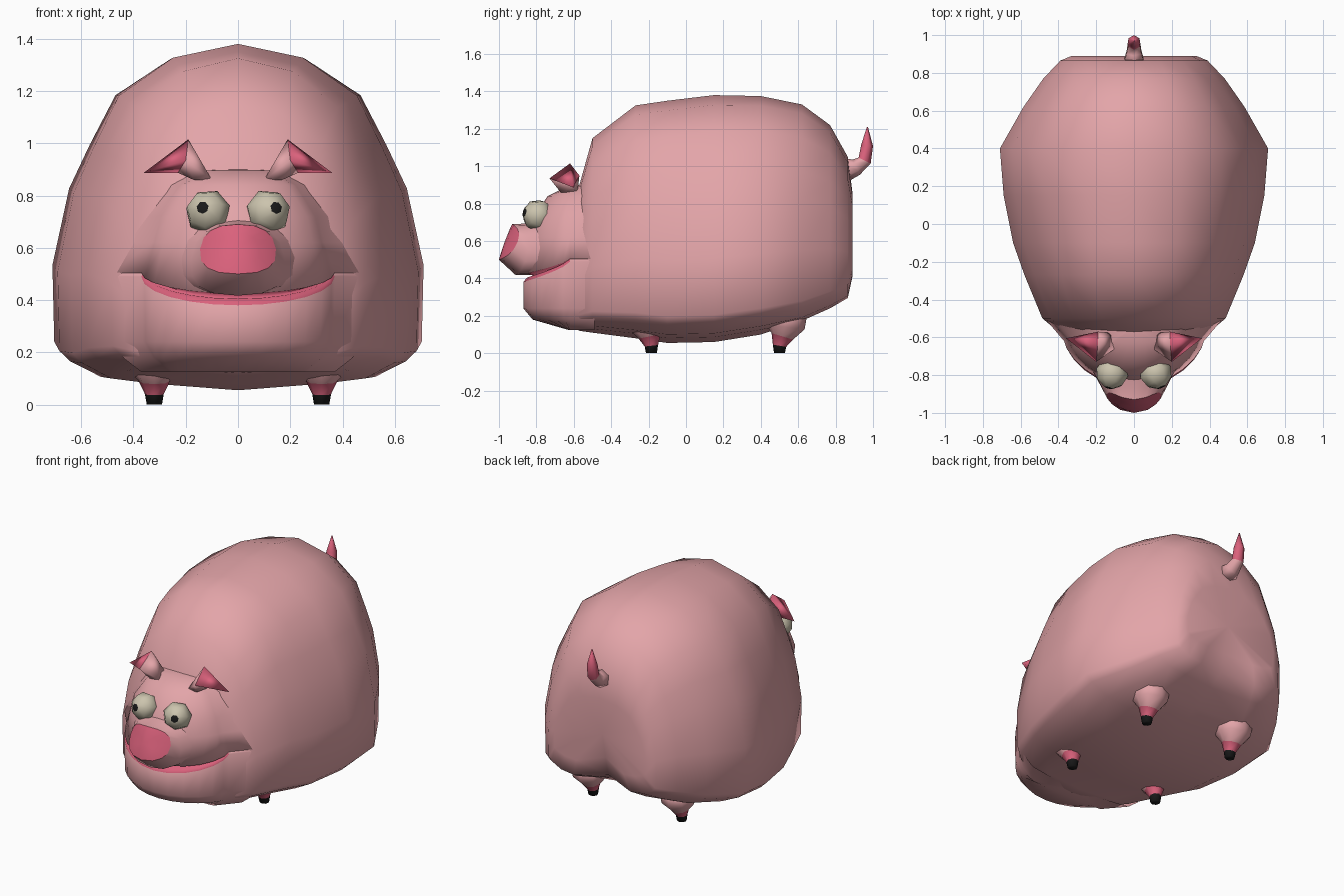
import bpy, bmesh, math
from mathutils import Vector

if "Cube" in bpy.data.objects:
    bpy.data.objects.remove(bpy.data.objects["Cube"])


def material(name, rgb):
    m = bpy.data.materials.new(name)
    m.diffuse_color = (*rgb, 1)
    m.use_nodes = True
    m.node_tree.nodes["Principled BSDF"].inputs["Base Color"].default_value = m.diffuse_color
    return m


SKIN, PINK, EYE, BLACK = range(4)
MATS = [material("skin_pink", (0.77, 0.375, 0.395)), material("deep_pink", (0.70, 0.12, 0.20)),
        material("eye_cream", (0.60, 0.55, 0.42)), material("hoof_black", (0.01, 0.01, 0.01))]


def finish(name, bm):
    bmesh.ops.recalc_face_normals(bm, faces=bm.faces)
    for f in bm.faces:
        f.smooth = True
    me = bpy.data.meshes.new(name)
    bm.to_mesh(me)
    bm.free()
    for m in MATS:
        me.materials.append(m)
    ob = bpy.data.objects.new(name, me)
    bpy.context.collection.objects.link(ob)
    return ob


def loft(name, rings, mats, closed=True, start=None, end=None):
    """Skin rings of equal length; mats = one material per band; start/end = cap centre points."""
    bm = bmesh.new()
    vs = [[bm.verts.new(p) for p in r] for r in rings]
    n = len(rings[0])
    span = n if closed else n - 1
    for a, b, m in zip(vs, vs[1:], mats):
        for i in range(span):
            j = (i + 1) % n
            bm.faces.new((a[i], a[j], b[j], b[i])).material_index = m
    for centre, ring, m in ((start, vs[0], mats[0]), (end, vs[-1], mats[-1])):
        if centre is not None:
            c = bm.verts.new(centre)
            for i in range(span):
                bm.faces.new((ring[i], ring[(i + 1) % n], c)).material_index = m
    return finish(name, bm)


def tube(name, path, mats, sides=7):
    """Round tube; path = (point, radius) pairs."""
    pts = [Vector(p) for p, r in path]
    rings = []
    for i, (p, r) in enumerate(path):
        d = (pts[min(i + 1, len(pts) - 1)] - pts[max(i - 1, 0)]).normalized()
        u = d.cross(Vector((1, 0, 0.01))).normalized()
        v = d.cross(u)
        rings.append([pts[i] + r * (math.cos(t) * u + math.sin(t) * v)
                      for t in (2 * math.pi * k / sides for k in range(sides))])
    return loft(name, rings, mats, start=pts[0], end=pts[-1])


# Body: pear-shaped cross-section lofted along y (y, bottom, top, half width)
HALF = [(0, 1), (0.36, 0.96), (0.66, 0.85), (0.80, 0.70), (0.91, 0.57), (1, 0.34),
        (0.99, 0.11), (0.93, 0.08), (0.76, 0.035), (0.52, 0.02), (0, 0)]
SECTION = HALF + [(-x, t) for x, t in HALF[-2:0:-1]]
stations = [(0.89, 0.40, 0.86, 0.33), (0.865, 0.28, 1.05, 0.39), (0.77, 0.22, 1.22, 0.48),
            (0.62, 0.15, 1.33, 0.585), (0.40, 0.10, 1.375, 0.71), (0.15, 0.06, 1.38, 0.69),
            (-0.10, 0.055, 1.35, 0.64), (-0.27, 0.08, 1.325, 0.58), (-0.50, 0.11, 1.15, 0.485),
            (-0.57, 0.12, 0.90, 0.40), (-0.62, 0.15, 0.80, 0.30)]


def body_point(x, t, y, b, top, w):
    crease = 1 if x == 0 and t == 0 and y > 0.6 else 0      # cleft between the haunches
    return (w * x, y - 0.06 * crease, b + (top - b) * t + 0.05 * crease)


loft("body", [[body_point(x, t, *s) for x, t in SECTION] for s in stations],
     [SKIN] * 10, start=(0, 0.865, 0.62), end=(0, -0.62, 0.5))

# Head: tapered rows stacked from chin to brow, with the mouth as pink rows;
# the outermost columns flare back into the body
# (height, half width, depth, lift towards the mouth corners)
rows = [(0.125, 0.26, 0.03, 0), (0.18, 0.33, 0.22, 0), (0.24, 0.365, 0.27, 0),
        (0.38, 0.37, 0.27, 0.11), (0.405, 0.36, 0.25, 0.10), (0.41, 0.32, 0.19, 0.09),
        (0.425, 0.37, 0.26, 0.08), (0.62, 0.33, 0.25, 0), (0.72, 0.305, 0.22, 0),
        (0.84, 0.22, 0.14, 0), (0.895, 0.12, 0.03, 0)]
angles = [math.radians(-90 + 15 * k) for k in range(13)]
head = []
for z, w, d, lift in rows:
    row = [(w * math.sin(a), -0.62 - (d - 0.02) * max(math.cos(a), 0) ** 1.4,
            z + lift * (1 - math.cos(a))) for a in angles]
    flare = 0.11 if z < 0.7 else 0.07
    head.append([(-w - flare, -0.49, z + lift)] + row + [(w + flare, -0.49, z + lift)])
face = loft("head", head, [SKIN] * 3 + [PINK] * 3 + [SKIN] * 4, closed=False,
            start=(0, -0.55, 0.125), end=(0, -0.55, 0.90))
for p in face.data.polygons:
    if abs(p.center.x) > 0.375:
        p.material_index = SKIN


# Snout with a slanted, slightly squared nose pad
def snout_ring(y, z, hx, hz, slant, bow):
    ring = []
    for k in range(16):
        c, s = math.cos(math.pi * k / 8), math.sin(math.pi * k / 8)
        c, s = (math.copysign(abs(v) ** 0.8, v) for v in (c, s))
        ring.append((hx * c * (1 - 0.08 * s), y + slant * s + bow * c * c, z + hz * s))
    return ring


loft("snout", [snout_ring(-0.76, 0.57, 0.25, 0.15, 0, 0.04),
               snout_ring(-0.89, 0.555, 0.18, 0.138, 0.02, 0.045),
               snout_ring(-0.965, 0.595, 0.145, 0.095, 0.035, 0.065)], [SKIN, SKIN])
loft("nose_pad", [snout_ring(-0.965, 0.595, 0.145, 0.095, 0.035, 0.065),
                  snout_ring(-0.968, 0.595, 0.08, 0.06, 0.022, 0.015)], [PINK],
     end=(0, -0.97, 0.595))

for side, label in ((-1, "left"), (1, "right")):
    # Eye: low-poly ball whose front cap is the pupil
    centre = Vector((side * 0.115, -0.79, 0.737))
    aim = Vector((0.035 if side > 0 else -0.022, -0.082, 0.018)).normalized()
    ball = [(0.084, 0.010), (0.081, 0.024), (0.052, 0.070), (0.0, 0.088),
            (-0.05, 0.068), (-0.08, 0.02)]
    tube(label + "_eye", [(centre + aim * h, r) for h, r in ball],
         [BLACK, EYE, EYE, EYE, EYE], sides=7)

    # Ear: skin-coloured stalk with a folded pink tip
    base = [(0.10, -0.66, 0.86), (0.17, -0.67, 0.86), (0.17, -0.58, 0.86), (0.10, -0.58, 0.86)]
    mid = [(0.19, -0.62, 1.015), (0.20, -0.73, 0.935), (0.23, -0.60, 0.887), (0.19, -0.57, 0.95)]
    tip = (0.36, -0.605, 0.887)
    for part, pts, m in (("ear_base", base + mid, SKIN), ("ear_tip", mid + [tip], PINK)):
        bm = bmesh.new()
        for x, y, z in pts:
            bm.verts.new((side * x, y, z))
        bmesh.ops.convex_hull(bm, input=bm.verts)
        for f in bm.faces:
            f.material_index = m
        finish(label + "_" + part, bm)

    # Legs: black hoof, pink ankle, skin-coloured flare buried in the belly
    for name, y, lean in (("front", -0.185, -0.02), ("rear", 0.50, 0.03)):
        x = side * 0.32
        tube(f"{label}_{name}_leg",
             [((x, y, 0), 0.029), ((x, y, 0.04), 0.036), ((x, y + lean * 0.5, 0.09), 0.06),
              ((x, y + lean, 0.14), 0.105), ((x, y + lean, 0.22), 0.12)],
             [BLACK, PINK, SKIN, SKIN], sides=8)

# Tail: stub that turns up into a pink point
tube("tail", [((0, 0.85, 0.98), 0.065), ((0, 0.91, 0.995), 0.045), ((0, 0.955, 1.03), 0.036),
              ((0, 0.968, 1.11), 0.032), ((0, 0.97, 1.21), 0.003)],
     [SKIN, SKIN, PINK, PINK], sides=6)
